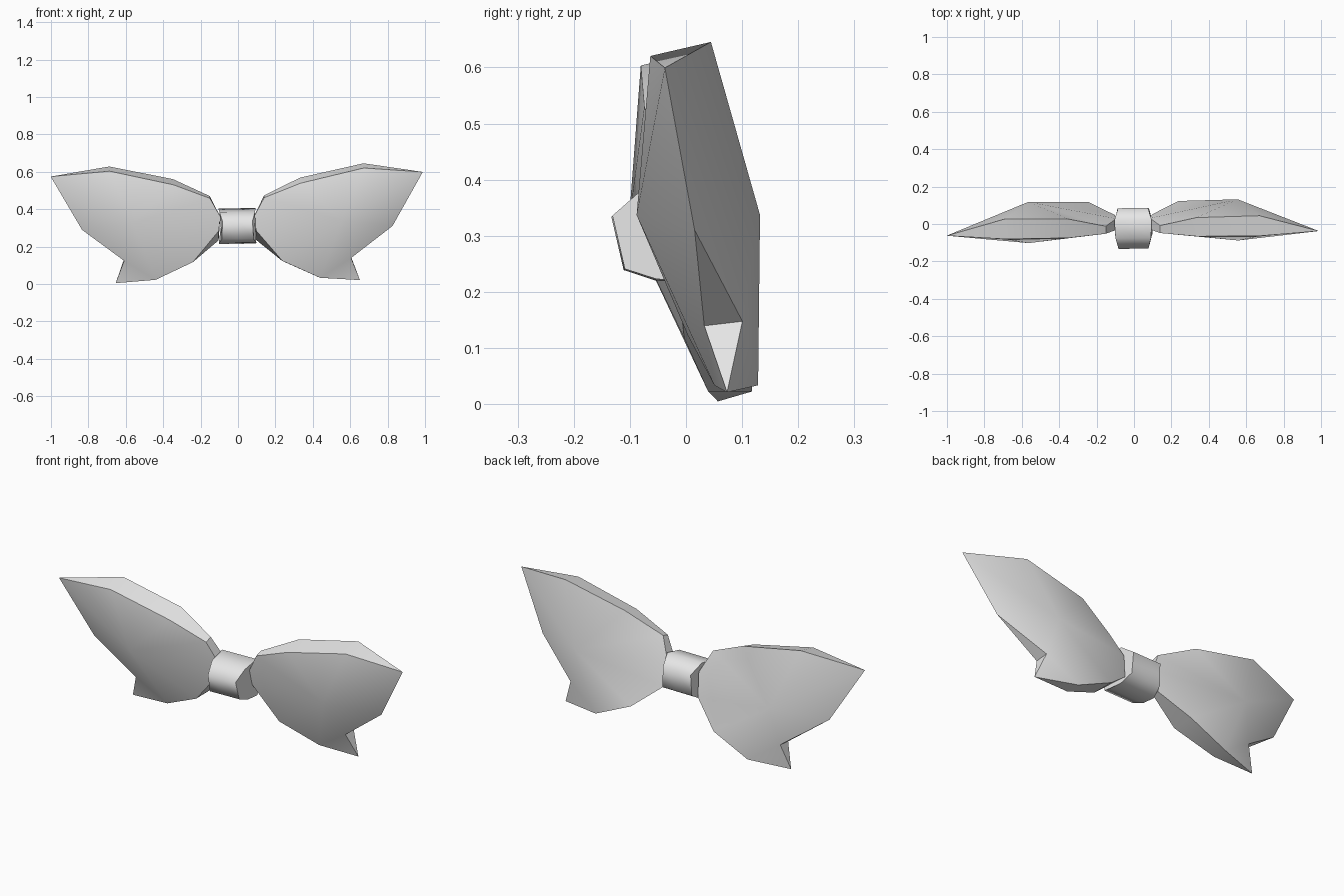
import bpy
import bmesh
import math
from mathutils import Vector

default_cube = bpy.data.objects.get("Cube")
if default_cube:
    bpy.data.objects.remove(default_cube, do_unlink=True)

TILT = 0.0125  # the whole bow leans a little

# One grey cloth colour
grey_cloth = bpy.data.materials.new("grey_cloth")
grey_cloth.use_nodes = True
grey = (0.8, 0.8, 0.8, 1)
grey_cloth.diffuse_color = grey
grey_cloth.node_tree.nodes["Principled BSDF"].inputs["Base Color"].default_value = grey


def finish(bm, name, smooth_degrees):
    """Turn a bmesh into a tilted, smooth-shaded cloth object."""
    bmesh.ops.remove_doubles(bm, verts=bm.verts, dist=0.0005)
    bmesh.ops.recalc_face_normals(bm, faces=bm.faces)
    mesh = bpy.data.meshes.new(name)
    bm.to_mesh(mesh)
    bm.free()
    mesh.materials.append(grey_cloth)
    part = bpy.data.objects.new(name, mesh)
    bpy.context.collection.objects.link(part)
    part.rotation_euler = (0, -TILT, TILT)
    bpy.ops.object.select_all(action="DESELECT")
    part.select_set(True)
    bpy.context.view_layer.objects.active = part
    bpy.ops.object.shade_smooth_by_angle(angle=math.radians(smooth_degrees))
    return part


# Wing outline: x, z, front y, back y, extra back height
OUTLINE = [
    (0.09, 0.36, -0.03, 0.03, 0),
    (0.145, 0.46, -0.05, -0.01, 0.012),
    (0.34, 0.535, -0.07, 0.03, 0.03),
    (0.68, 0.612, -0.072, 0.036, 0.025),
    (0.995, 0.587, -0.05, -0.05, 0),
    (0.83, 0.3, 0.005, 0.005, 0),
    (0.607, 0.132, 0.025, 0.093, 0.008),
    (0.653, 0.013, 0.065, 0.065, 0),
    (0.44, 0.028, 0.045, 0.123, 0),
    (0.24, 0.12, 0, 0.12, 0),
    (0.1, 0.285, -0.02, 0.05, -0.05),
]
NOTCH, POINT, HEM = 6, 7, 8


def add_wing(name, side):
    bm = bmesh.new()
    front = [bm.verts.new((side * x, yf, z)) for x, z, yf, yb, up in OUTLINE]
    back = [bm.verts.new((side * x, yb, z + up)) for x, z, yf, yb, up in OUTLINE]
    count = len(OUTLINE)
    # Puffed front and back panels fan out from a raised centre
    for rim, depth in ((front, -0.095), (back, 0.125)):
        centre = bm.verts.new((side * 0.56, depth, 0.33))
        body = [v for i, v in enumerate(rim) if i != POINT]
        for a, b in zip(body, body[1:] + body[:1]):
            bm.faces.new((centre, a, b))
        bm.faces.new((rim[NOTCH], rim[POINT], rim[HEM]))
    # Strip that closes the rim between the panels
    for i in range(count):
        j = (i + 1) % count
        bm.faces.new((front[i], front[j], back[j], back[i]))
    finish(bm, name, 30)


add_wing("left_wing", 1)
add_wing("right_wing", -1)

# Knot: an eight-sided band around the x axis, narrower at front and back
KNOT = [
    (-0.132, 0.335, 0.08), (-0.11, 0.24, 0.085), (-0.055, 0.222, 0.1),
    (0.02, 0.215, 0.1), (0.08, 0.25, 0.085), (0.085, 0.36, 0.08),
    (0.02, 0.405, 0.1), (-0.075, 0.385, 0.095),
]
bm = bmesh.new()
rings = [[bm.verts.new((side * w, y, z)) for y, z, w in KNOT] for side in (-1, 1)]
middle = [bm.verts.new(Vector((0, y, z))) for y, z, w in KNOT]
rings.insert(1, middle)
for ring_a, ring_b in zip(rings, rings[1:]):
    for i in range(len(KNOT)):
        j = (i + 1) % len(KNOT)
        bm.faces.new((ring_a[i], ring_a[j], ring_b[j], ring_b[i]))
for cap in (rings[0], rings[-1]):
    bm.faces.new(cap)
finish(bm, "knot", 65)
